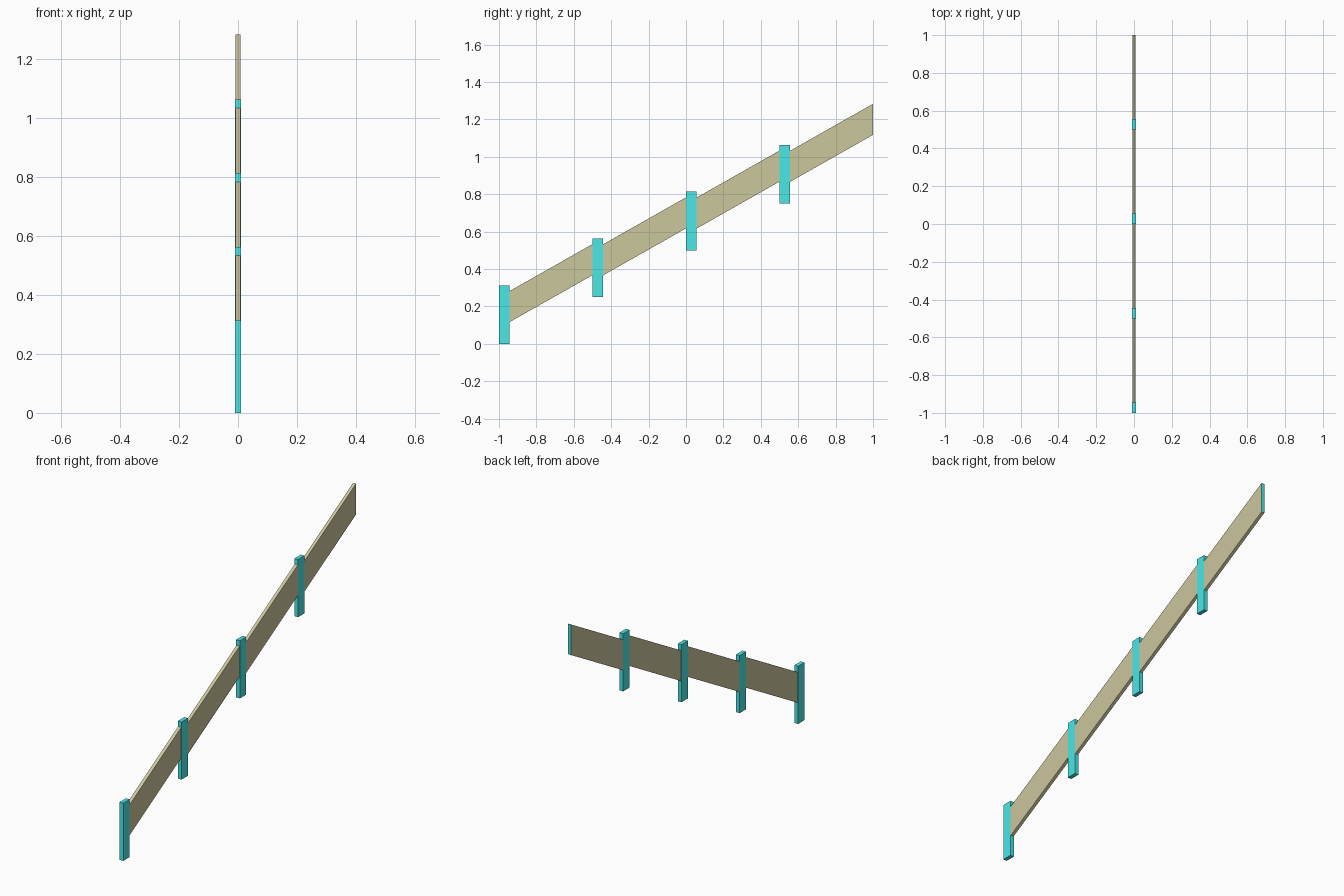
import bpy

if "Cube" in bpy.data.objects:
    bpy.data.objects.remove(bpy.data.objects["Cube"])


def material(name, color):
    m = bpy.data.materials.new(name)
    m.diffuse_color = (*color, 1)
    m.use_nodes = True
    m.node_tree.nodes["Principled BSDF"].inputs["Base Color"].default_value = m.diffuse_color
    return m


CYAN = material("post_cyan", (0.07, 0.80, 0.80))
TAN = material("board_tan", (0.60, 0.57, 0.34))


def sloped_box(name, width, y0, y1, z0, z1, height, mats):
    """Box along y whose base rises from z0 to z1, with plumb ends."""
    w = width / 2
    verts = [(x, y, z + h) for y, z in ((y0, z0), (y1, z1))
             for x, h in ((-w, 0), (w, 0), (w, height), (-w, height))]
    faces = [(0, 1, 2, 3), (7, 6, 5, 4), (0, 4, 5, 1),
             (1, 5, 6, 2), (2, 6, 7, 3), (3, 7, 4, 0)]
    mesh = bpy.data.meshes.new(name)
    mesh.from_pydata(verts, [], faces)
    for m in mats:
        mesh.materials.append(m)
    # the end faces take the last material
    for p in mesh.polygons[:2]:
        p.material_index = len(mats) - 1
    obj = bpy.data.objects.new(name, mesh)
    bpy.context.collection.objects.link(obj)


POST_DEPTH = 0.055
for i in range(4):
    y, z = -1 + 0.5 * i, 0.25 * i
    # upright post
    sloped_box(f"post_{i + 1}", 0.022, y, y + POST_DEPTH, z, z, 0.313, [CYAN])
    # sloping board from this post to the next
    sloped_box(f"board_{i + 1}", 0.018, y + POST_DEPTH, y + 0.5,
               z + 0.115, z + 0.367, 0.166, [TAN, CYAN])
